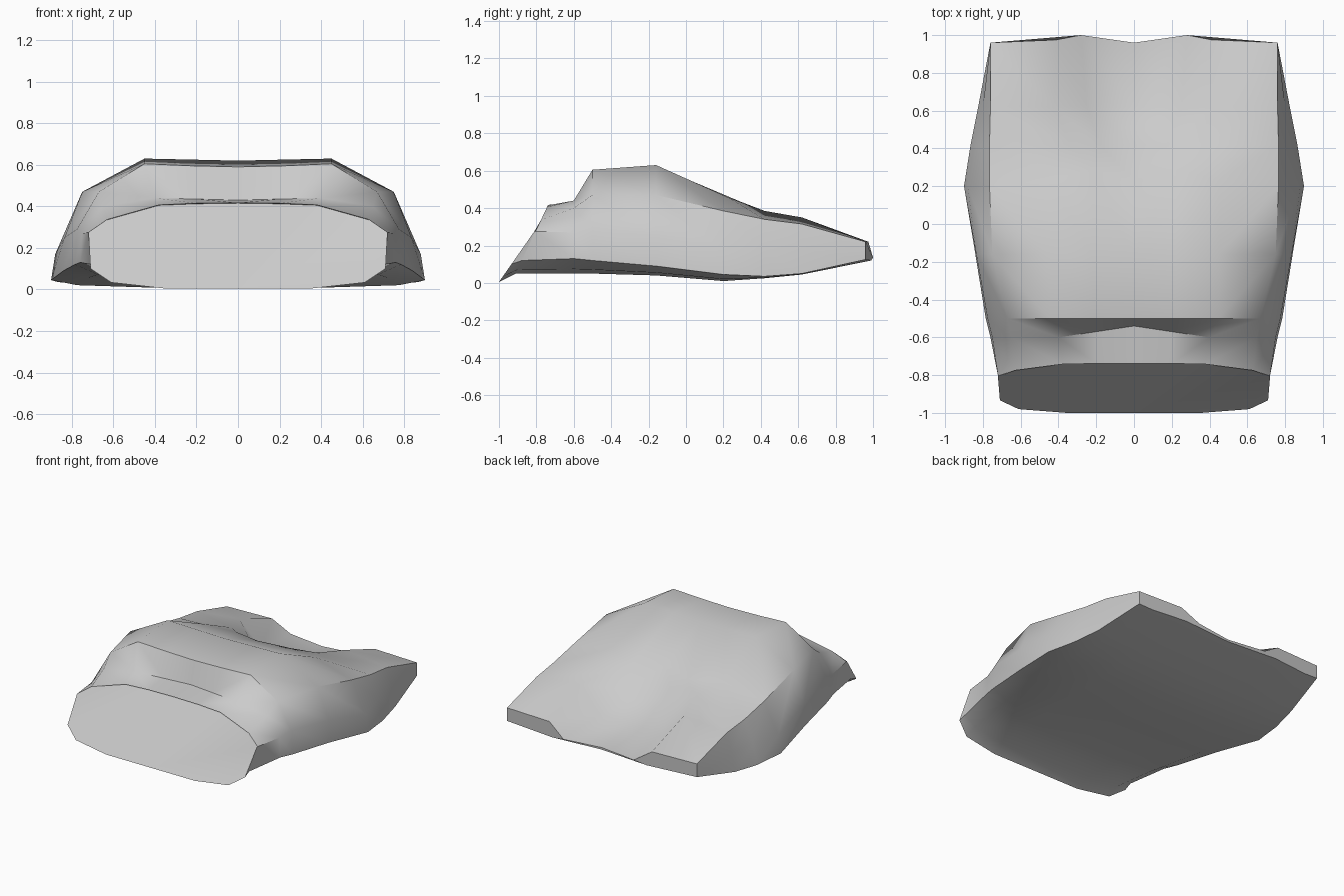
import bpy, bmesh

# Half cross-sections of the torso shell, from waist to shoulders:
# y, lean (dy/dz), floor z, centre z, then x,z of: inner top, top edge, upper side, middle side, lower side
SECTIONS = [
    (-1.00, 0.70, 0.005, 0.415, (.20, .412), (.38, .405), (.63, .335), (.72, .275), (.71, .10)),
    (-0.91, 0.47, 0.05, 0.417, (.20, .415), (.38, .407), (.63, .337), (.72, .275), (.705, .12)),
    (-0.60, 0.00, 0.05, 0.43, (.20, .435), (.40, .44), (.65, .40), (.75, .27), (.76, .13)),
    (-0.50, 0.00, 0.05, 0.59, (.22, .595), (.45, .605), (.67, .47), (.775, .29), (.785, .12)),
    (-0.16, 0.00, 0.04, 0.62, (.22, .625), (.45, .63), (.75, .47), (.835, .25), (.84, .09)),
    (0.20, 0.00, 0.01, 0.455, (.22, .435), (.45, .455), (.765, .385), (.88, .17), (.90, .045)),
    (0.42, 0.00, 0.025, 0.29, (.18, .30), (.34, .385), (.765, .34), (.83, .18), (.865, .035)),
    (0.62, 0.00, 0.045, 0.17, (.25, .18), (.42, .35), (.76, .315), (.80, .18), (.825, .05)),
    (0.96, 0.00, 0.12, 0.135, (.28, .135), (.41, .22), (.76, .22), (.76, .17), (.76, .125)),
]
# Small shifts along y that shape the neckline: (section, column) -> dy
NUDGE = {(2, 0): .06, (2, 1): .03, (5, 0): .025, (5, 1): .09, (5, 2): .03,
         (8, 1): .04, (8, 2): .015, (8, 7): .03}


def half_ring(i, sec):
    y, lean, floor, cz, *side = sec
    xl, zl = side[-1]
    pts = [(0, cz), *side, (xl * .86, floor + (zl - floor) * .3), (xl * .5, floor), (0, floor)]
    return [(x, y + lean * (z - floor) + NUDGE.get((i, c), 0), z) for c, (x, z) in enumerate(pts)]


# Loft the half shell and close the waist and the shoulder end
bm = bmesh.new()
rings = [[bm.verts.new(p) for p in half_ring(i, s)] for i, s in enumerate(SECTIONS)]
for a, b in zip(rings, rings[1:]):
    for j in range(len(a) - 1):
        bm.faces.new((a[j], a[j + 1], b[j + 1], b[j]))
bm.faces.new(rings[0])
bm.faces.new(rings[-1][::-1])

# Mirror to the other side and weld the centre line
bmesh.ops.mirror(bm, geom=bm.verts[:] + bm.edges[:] + bm.faces[:], axis='X', merge_dist=0.0005)
bmesh.ops.remove_doubles(bm, verts=bm.verts[:], dist=0.0005)
bmesh.ops.recalc_face_normals(bm, faces=bm.faces[:])

mesh = bpy.data.meshes.new("torso_shell")
bm.to_mesh(mesh)
bm.free()
torso = bpy.data.objects.new("torso_shell", mesh)
bpy.context.collection.objects.link(torso)

# Smooth body, crisp rims at neck, arms and waist
bpy.context.view_layer.objects.active = torso
torso.select_set(True)
bpy.ops.object.shade_smooth_by_angle(angle=0.75)
